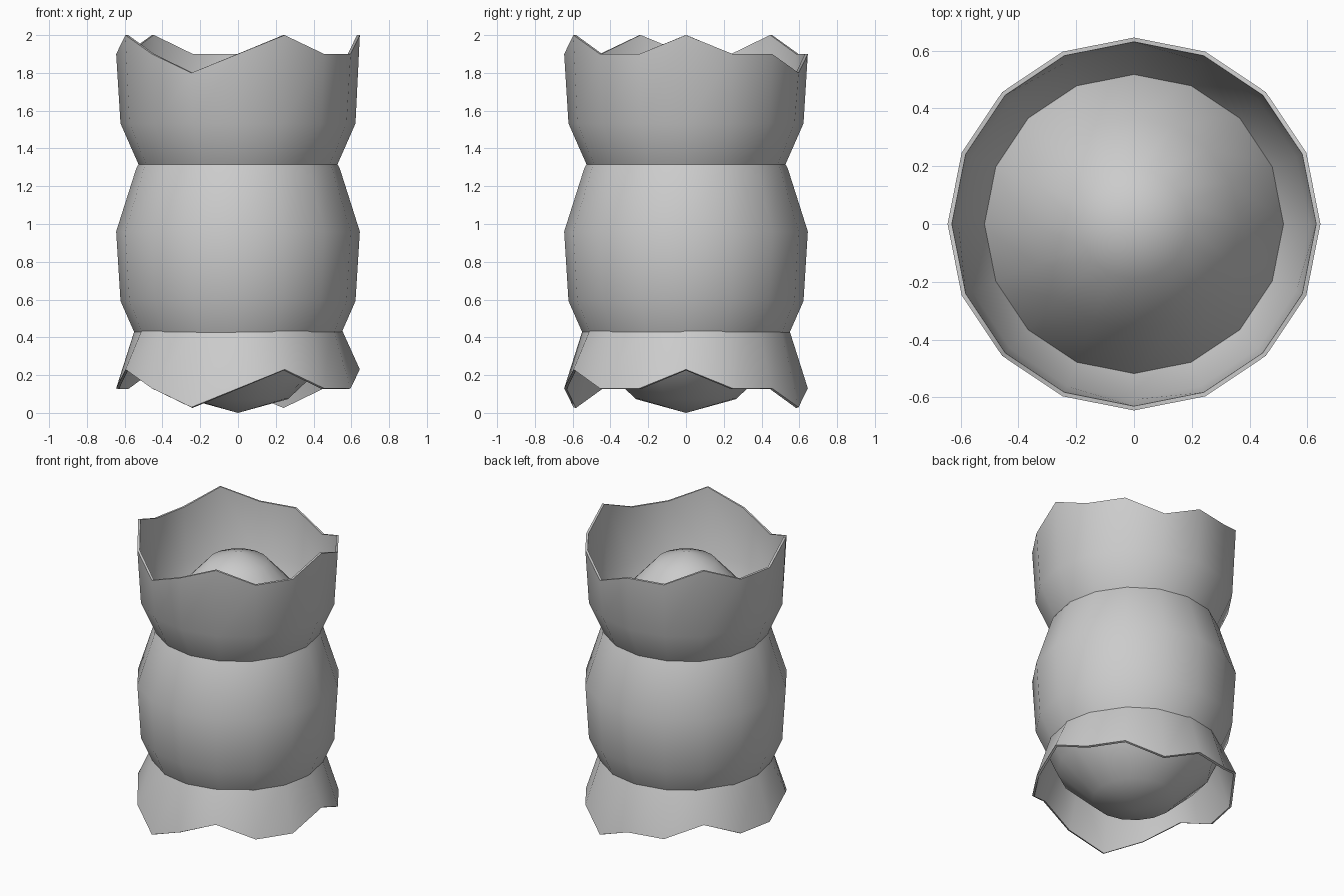
import bpy, bmesh, math

if "Cube" in bpy.data.objects:
    bpy.data.objects.remove(bpy.data.objects["Cube"])

SIDES = 16
# egg profile (radius, height) from bottom pole to top pole; index 4 is the widest ring
EGG = [(0, 0), (0.265, 0.073), (0.485, 0.281), (0.622, 0.592), (0.645, 0.96),
       (0.538, 1.297), (0.365, 1.582), (0.19, 1.773), (0, 1.84)]
# cracked edge: up / level / down step at each of the 16 corners, starting at +x
CRACK = [1, 0, 0, -1, 0, 0, 1, 0, 0, 1, 0, -1, 0, 1, 0, 0]


def lathe(name, profile, lift=0.0, cracked_ring=None, thickness=0.0):
    bm = bmesh.new()
    rings = []
    for i, (r, z) in enumerate(profile):
        if r == 0:
            rings.append([bm.verts.new((0, 0, z + lift))] * SIDES)
            continue
        ring = []
        for k in range(SIDES):
            a = 2 * math.pi * k / SIDES
            dz = 0.1 * CRACK[k] if i == cracked_ring else 0
            ring.append(bm.verts.new((r * math.cos(a), r * math.sin(a), z + lift + dz)))
        rings.append(ring)
    for lo, hi in zip(rings, rings[1:]):
        for k in range(SIDES):
            n = (k + 1) % SIDES
            corners = list(dict.fromkeys([lo[k], lo[n], hi[n], hi[k]]))
            bm.faces.new(corners)
    mesh = bpy.data.meshes.new(name)
    bm.to_mesh(mesh)
    bm.free()
    obj = bpy.data.objects.new(name, mesh)
    bpy.context.collection.objects.link(obj)
    bpy.ops.object.select_all(action='DESELECT')
    obj.select_set(True)
    bpy.context.view_layer.objects.active = obj
    if thickness:
        mod = obj.modifiers.new("wall", 'SOLIDIFY')
        mod.thickness = thickness
        mod.offset = -1
        bpy.ops.object.modifier_apply(modifier=mod.name)
    bpy.ops.object.shade_smooth_by_angle(angle=math.radians(50))
    return obj


# whole egg in the middle
lathe("egg", EGG)
# lower half shell raised above the egg, open upwards
lathe("upper_shell", EGG[:5], lift=0.94, cracked_ring=4, thickness=0.015)
# upper half shell dropped below the egg, open downwards
lathe("lower_shell", EGG[4:], lift=-0.83, cracked_ring=0, thickness=0.015)
